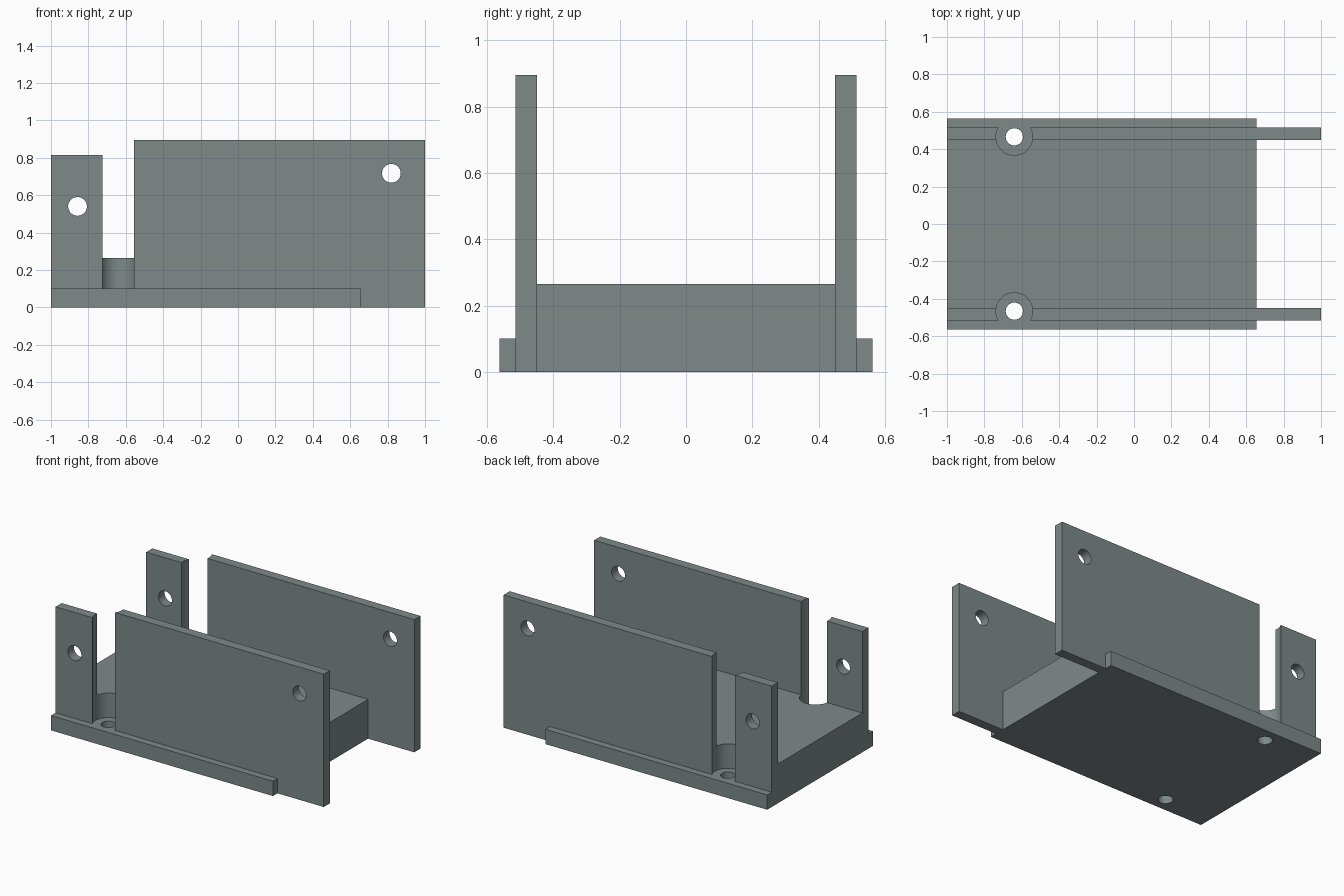
import bpy
import math

if "Cube" in bpy.data.objects:
    bpy.data.objects.remove(bpy.data.objects["Cube"])

grey = bpy.data.materials.new("slate grey")
grey.diffuse_color = (0.21, 0.25, 0.25, 1)
grey.use_nodes = True
grey.node_tree.nodes["Principled BSDF"].inputs["Base Color"].default_value = grey.diffuse_color


def extrude(name, outline, to_3d, start, end):
    """Prism from a 2D outline, placed in space by to_3d(u, v, depth)."""
    n = len(outline)
    verts = [to_3d(u, v, d) for d in (start, end) for u, v in outline]
    faces = [list(range(n))[::-1], list(range(n, 2 * n))]
    faces += [[i, (i + 1) % n, (i + 1) % n + n, i + n] for i in range(n)]
    mesh = bpy.data.meshes.new(name)
    mesh.from_pydata(verts, [], faces)
    obj = bpy.data.objects.new(name, mesh)
    bpy.context.collection.objects.link(obj)
    mesh.materials.append(grey)
    # Make all normals point outward
    bpy.context.view_layer.objects.active = obj
    obj.select_set(True)
    bpy.ops.object.mode_set(mode='EDIT')
    bpy.ops.mesh.select_all(action='SELECT')
    bpy.ops.mesh.normals_make_consistent(inside=False)
    bpy.ops.object.mode_set(mode='OBJECT')
    obj.select_set(False)
    return obj


def combine(target, tool, operation):
    """Apply a boolean and discard the tool object."""
    mod = target.modifiers.new("boolean", 'BOOLEAN')
    mod.operation, mod.solver, mod.object = operation, 'EXACT', tool
    bpy.context.view_layer.objects.active = target
    bpy.ops.object.modifier_apply(modifier=mod.name)
    bpy.data.objects.remove(tool, do_unlink=True)


def circle(u, v, r, n=48):
    return [(u + r * math.cos(2 * math.pi * i / n),
             v + r * math.sin(2 * math.pi * i / n)) for i in range(n)]


def along_x(u, v, d):
    return (d, u, v)


def along_y(u, v, d):
    return (u, d, v)


def along_z(u, v, d):
    return (u, v, d)


# Base: solid block with a low flange on each side
half = [(0.563, 0), (0.563, 0.1), (0.45, 0.1), (0.45, 0.265)]
section = half + [(-y, z) for y, z in reversed(half)]
bracket = extrude("bracket", section, along_x, -1, 0.655)

# Side walls: tall plate plus a shorter end post
wall = [(-1, 0), (1, 0), (1, 0.895), (-0.64, 0.895), (-0.64, 0.815), (-1, 0.815)]
for s in (-1, 1):
    combine(bracket, extrude("side_wall", wall, along_y, s * 0.45, s * 0.515), 'UNION')

# Screw wells that split each wall, and the screw holes below them
for s in (-1, 1):
    for name, r, z0 in (("screw_well", 0.098, 0.1), ("screw_hole", 0.046, -0.1)):
        combine(bracket, extrude(name, circle(-0.64, s * 0.466, r), along_z, z0, 1.1), 'DIFFERENCE')

# Cross holes through both walls
for x, z in ((-0.858, 0.54), (0.82, 0.717)):
    combine(bracket, extrude("cross_hole", circle(x, z, 0.05), along_y, -0.8, 0.8), 'DIFFERENCE')

# Smooth the hole walls, keep the machined edges sharp
bpy.context.view_layer.objects.active = bracket
bracket.select_set(True)
bpy.ops.object.shade_smooth_by_angle(angle=math.radians(30))
